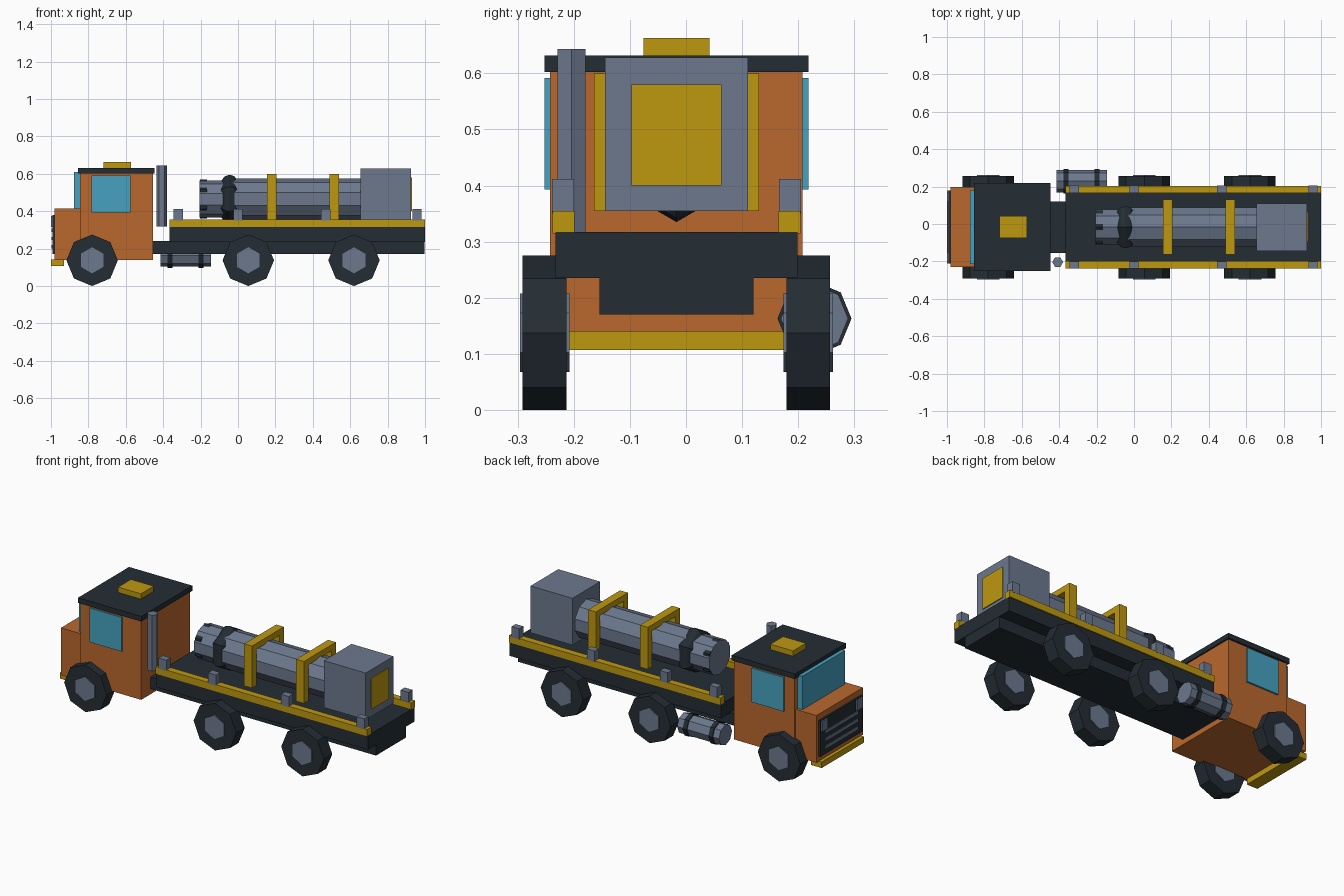
import bpy, bmesh, math
from mathutils import Matrix, Vector

if "Cube" in bpy.data.objects:
    bpy.data.objects.remove(bpy.data.objects["Cube"], do_unlink=True)

CY = -0.017  # centre line of the truck


def material(name, rgb):
    m = bpy.data.materials.new(name)
    m.use_nodes = True
    m.diffuse_color = (*rgb, 1)
    m.node_tree.nodes["Principled BSDF"].inputs["Base Color"].default_value = (*rgb, 1)
    return m


ORANGE = material("orange_paint", (0.49, 0.138, 0.027))
DARK = material("dark_slate", (0.017, 0.026, 0.034))
GREY = material("steel_grey", (0.15, 0.19, 0.27))
YELLOW = material("yellow_paint", (0.515, 0.314, 0.005))
GLASS = material("blue_glass", (0.061, 0.36, 0.53))


def finish(bm, name, mat):
    bmesh.ops.recalc_face_normals(bm, faces=bm.faces)
    me = bpy.data.meshes.new(name)
    bm.to_mesh(me)
    bm.free()
    me.materials.append(mat)
    ob = bpy.data.objects.new(name, me)
    bpy.context.collection.objects.link(ob)
    return ob


def box(name, mat, x, y, z):
    """Box from (low, high) ranges; y is measured from the centre line."""
    bm = bmesh.new()
    bmesh.ops.create_cube(bm, size=1)
    for v in bm.verts:
        v.co = Vector((r[0] if c < 0 else r[1] for r, c in zip((x, y, z), v.co)))
        v.co.y += CY
    return finish(bm, name, mat)


def wide(name, mat, x, half, z):
    return box(name, mat, x, (-half, half), z)


def pair(name, mat, x, inner, outer, z):
    box(name + "_left", mat, x, (inner, outer), z)
    box(name + "_right", mat, x, (-outer, -inner), z)


def turned(name, mat, profile, sides, place, axis="X"):
    """Faceted solid from (distance along axis, radius) rings, first vertex up."""
    bm = bmesh.new()
    rings = []
    for d, r in profile:
        ring = []
        for i in range(sides):
            a = math.tau * i / sides
            ring.append(bm.verts.new((d, r * math.sin(a), r * math.cos(a))))
        rings.append(ring)
    for a, b in zip(rings, rings[1:]):
        for i in range(sides):
            j = (i + 1) % sides
            bm.faces.new((a[i], a[j], b[j], b[i]))
    bm.faces.new(rings[0])
    bm.faces.new(rings[-1])
    if axis != "X":
        turn = Matrix.Rotation(math.pi / 2, 3, "Z" if axis == "Y" else "Y")
        bmesh.ops.rotate(bm, verts=bm.verts, matrix=turn)
    ob = finish(bm, name, mat)
    ob.location = place
    return ob


def rod(name, mat, length, r, sides, place, axis="X"):
    return turned(name, mat, [(-length / 2, r), (length / 2, r)], sides, place, axis)


# Cab
wide("cab", ORANGE, (-0.845, -0.455), 0.225, (0.14, 0.605))
wide("hood", ORANGE, (-0.98, -0.845), 0.214, (0.14, 0.415))
wide("roof", DARK, (-0.855, -0.447), 0.235, (0.602, 0.632))
wide("roof_beacon", YELLOW, (-0.72, -0.573), 0.059, (0.632, 0.663))
wide("windshield", GLASS, (-0.877, -0.845), 0.197, (0.415, 0.61))
pair("side_window", GLASS, (-0.782, -0.575), 0.225, 0.235, (0.393, 0.592))

# Nose
wide("bumper", YELLOW, (-1.0, -0.93), 0.195, (0.107, 0.142))
wide("grille", DARK, (-0.991, -0.98), 0.195, (0.17, 0.38))
pair("headlight", GREY, (-0.999, -0.985), 0.135, 0.188, (0.315, 0.375))
for i in range(3):
    z = 0.2 + 0.045 * i
    wide(f"grille_slat_{i + 1}", GREY, (-0.996, -0.985), 0.15, (z, z + 0.018))

# Chassis and bed
wide("chassis", DARK, (-0.5, 0.998), 0.137, (0.17, 0.24))
wide("bed", DARK, (-0.365, 1.0), 0.216, (0.235, 0.317))
pair("bed_rail", YELLOW, (-0.365, 1.0), 0.182, 0.221, (0.315, 0.355))
for i, x in enumerate((-0.32, 0.0, 0.47, 0.957)):
    pair(f"stake_{i + 1}", GREY, (x - 0.025, x + 0.025), 0.183, 0.222, (0.35, 0.412))

# Wheels
for i, x in enumerate((-0.78, 0.055, 0.62)):
    for side, s in (("left", 1), ("right", -1)):
        place = (x, CY + s * 0.235, 0.1375)
        rod(f"tyre_{side}_{i + 1}", DARK, 0.078, 0.1375, 8, place, "Y")
        rod(f"hub_{side}_{i + 1}", GREY, 0.088, 0.07, 6, place, "Y")

# Cargo machine
AXIS_Z = 0.465
rod("cargo_barrel", GREY, 0.71, 0.11, 10, (0.315, CY, AXIS_Z))
rod("barrel_nose", GREY, 0.2, 0.1, 10, (-0.105, CY, AXIS_Z))
turned("barrel_collar", DARK,
       [(-0.045, 0.098), (-0.025, 0.122), (0, 0.13), (0.025, 0.122), (0.045, 0.098)],
       6, (-0.045, CY, AXIS_Z))
rod("nose_band", DARK, 0.038, 0.104, 6, (-0.184, CY, AXIS_Z))
wide("cargo_housing", GREY, (0.655, 0.925), 0.1275, (0.355, 0.628))
wide("housing_panel", YELLOW, (0.923, 0.93), 0.08, (0.4, 0.58))
for i, x in enumerate((0.18, 0.515)):
    span = (x - 0.025, x + 0.025)
    pair(f"strap_post_{i + 1}", YELLOW, span, 0.107, 0.147, (0.355, 0.6))
    wide(f"strap_top_{i + 1}", YELLOW, span, 0.107, (0.565, 0.6))

# Exhaust stack and fuel tank
rod("exhaust_stack", GREY, 0.326, 0.029, 6, (-0.408, -0.204, 0.48), "Z")
TANK_Y, TANK_Z = 0.229, 0.163
rod("fuel_tank", GREY, 0.27, 0.06, 8, (-0.28, TANK_Y, TANK_Z))
for i, x in enumerate((-0.363, -0.197)):
    rod(f"tank_band_{i + 1}", DARK, 0.026, 0.066, 8, (x, TANK_Y, TANK_Z))
